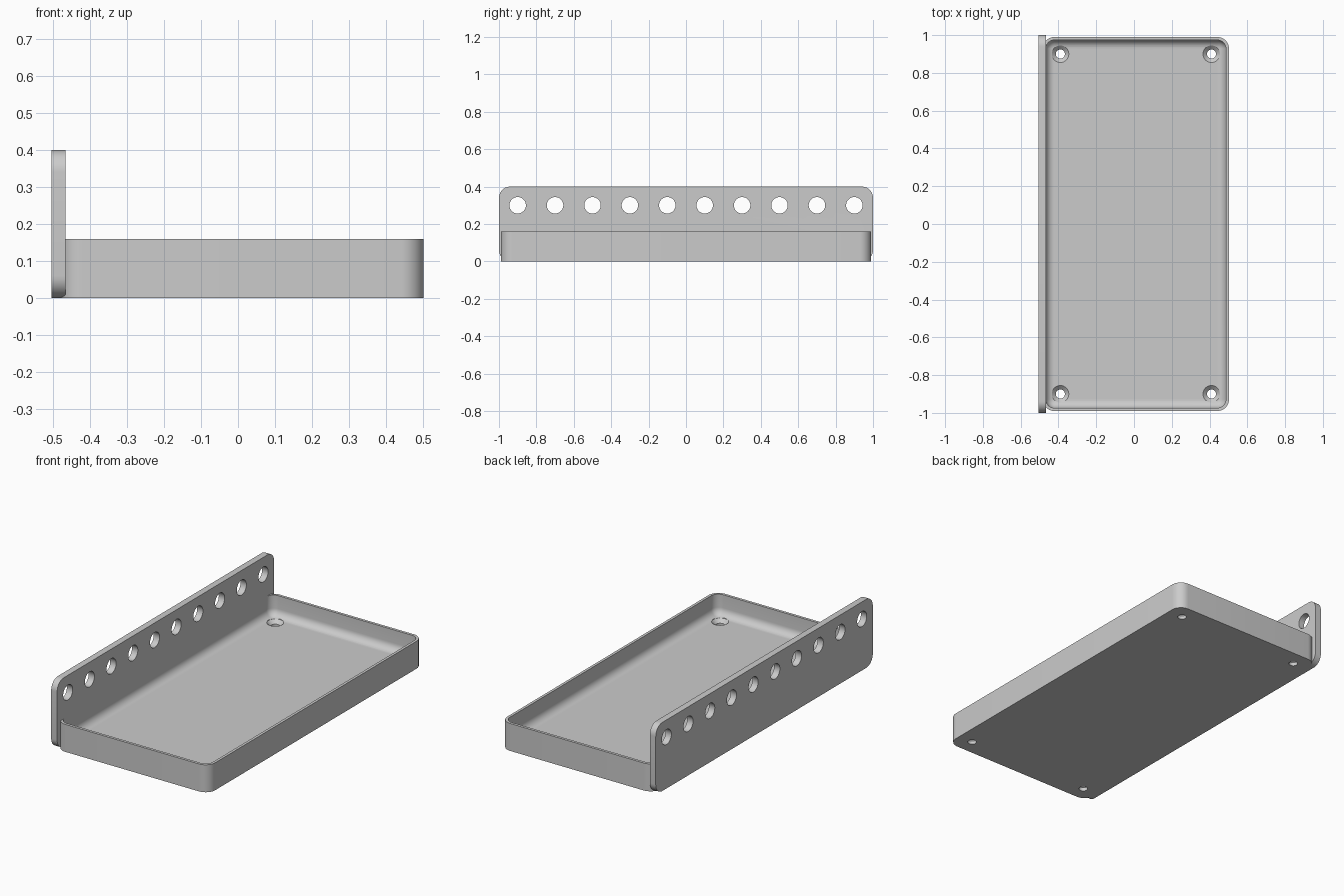
import bpy, bmesh, math
from mathutils import Vector, Matrix

if "Cube" in bpy.data.objects:
    bpy.data.objects.remove(bpy.data.objects["Cube"])

grey = bpy.data.materials.new("plain_grey")
grey.use_nodes = True
colour = (0.6, 0.6, 0.6, 1)
grey.diffuse_color = colour
grey.node_tree.nodes["Principled BSDF"].inputs["Base Color"].default_value = colour


def rounded_rect(half_w, half_h, radius, steps=10):
    """Outline of a rectangle with round corners, counter-clockwise."""
    points = []
    for corner, (sx, sy) in enumerate(((1, 1), (-1, 1), (-1, -1), (1, -1))):
        for i in range(steps + 1):
            a = (corner + i / steps) * math.pi / 2
            points.append((sx * (half_w - radius) + radius * math.cos(a),
                           sy * (half_h - radius) + radius * math.sin(a)))
    return points


def circle(radius, sides=40):
    return [(radius * math.cos(i * math.tau / sides),
             radius * math.sin(i * math.tau / sides)) for i in range(sides)]


def loft(name, layers, matrix):
    """Closed solid through a stack of (outline, height) layers."""
    bm = bmesh.new()
    rings = [[bm.verts.new(matrix @ Vector((x, y, z))) for x, y in outline]
             for outline, z in layers]
    for low, high in zip(rings, rings[1:]):
        for i in range(len(low)):
            j = (i + 1) % len(low)
            bm.faces.new((low[i], low[j], high[j], high[i]))
    bm.faces.new(rings[0][::-1])
    bm.faces.new(rings[-1])
    bmesh.ops.recalc_face_normals(bm, faces=bm.faces)
    mesh = bpy.data.meshes.new(name)
    bm.to_mesh(mesh)
    bm.free()
    obj = bpy.data.objects.new(name, mesh)
    bpy.context.collection.objects.link(obj)
    mesh.materials.append(grey)
    return obj


def combine(target, tool, operation):
    """Apply one boolean and discard the tool."""
    tool.hide_render = True
    mod = target.modifiers.new("boolean", 'BOOLEAN')
    mod.operation, mod.solver, mod.object = operation, 'EXACT', tool
    bpy.context.view_layer.objects.active = target
    bpy.ops.object.modifier_apply(modifier=mod.name)
    bpy.data.objects.remove(tool)


# Main dimensions
tray_x, half_w, half_l, tray_h = 0.01, 0.493, 0.99, 0.16
wall, floor, fillet, corner = 0.016, 0.04, 0.044, 0.062
rail_left, rail_right, rail_h = -0.505, -0.467, 0.4

# Tray body
at_tray = Matrix.Translation((tray_x, 0, 0))
outer = rounded_rect(half_w, half_l, corner)
tray = loft("tray_with_hole_rail", [(outer, 0), (outer, tray_h)], at_tray)

# Upright rail along the right side, its outline drawn in the y-z plane
upright = Matrix(((0, 0, 1, 0), (1, 0, 0, 0), (0, 1, 0, rail_h / 2), (0, 0, 0, 1)))
outline = rounded_rect(1.0, rail_h / 2, 0.06)
rail = loft("rail", [(outline, rail_left), (outline, rail_right)], upright)
combine(tray, rail, 'UNION')

# Hollow with a fillet around the floor
layers = []
for i in range(9):
    a = i / 8 * math.pi / 2
    inset = wall + fillet * (1 - math.sin(a))
    layers.append((rounded_rect(half_w - inset, half_l - inset, corner - inset),
                   floor + fillet * (1 - math.cos(a))))
layers.append((layers[-1][0], rail_h + 0.1))
combine(tray, loft("hollow", layers, at_tray), 'DIFFERENCE')

# Countersunk screw holes in the floor corners
for sx in (-1, 1):
    for sy in (-1, 1):
        place = Matrix.Translation((tray_x + sx * 0.4, sy * 0.9, 0))
        screw = loft("screw_hole", [(circle(0.024), -0.1), (circle(0.024), 0.02),
                                    (circle(0.045), floor), (circle(0.045), 0.1)], place)
        combine(tray, screw, 'DIFFERENCE')

# Row of round holes through the rail
for i in range(10):
    place = Matrix.Translation((0, -0.9 + i * 0.2, 0.1)) @ upright
    hole = loft("rail_hole", [(circle(0.044), -0.6), (circle(0.044), -0.4)], place)
    combine(tray, hole, 'DIFFERENCE')

# Smooth the round parts, keep the edges sharp
bpy.ops.object.select_all(action='DESELECT')
tray.select_set(True)
bpy.context.view_layer.objects.active = tray
bpy.ops.object.shade_smooth_by_angle(angle=math.radians(30))
